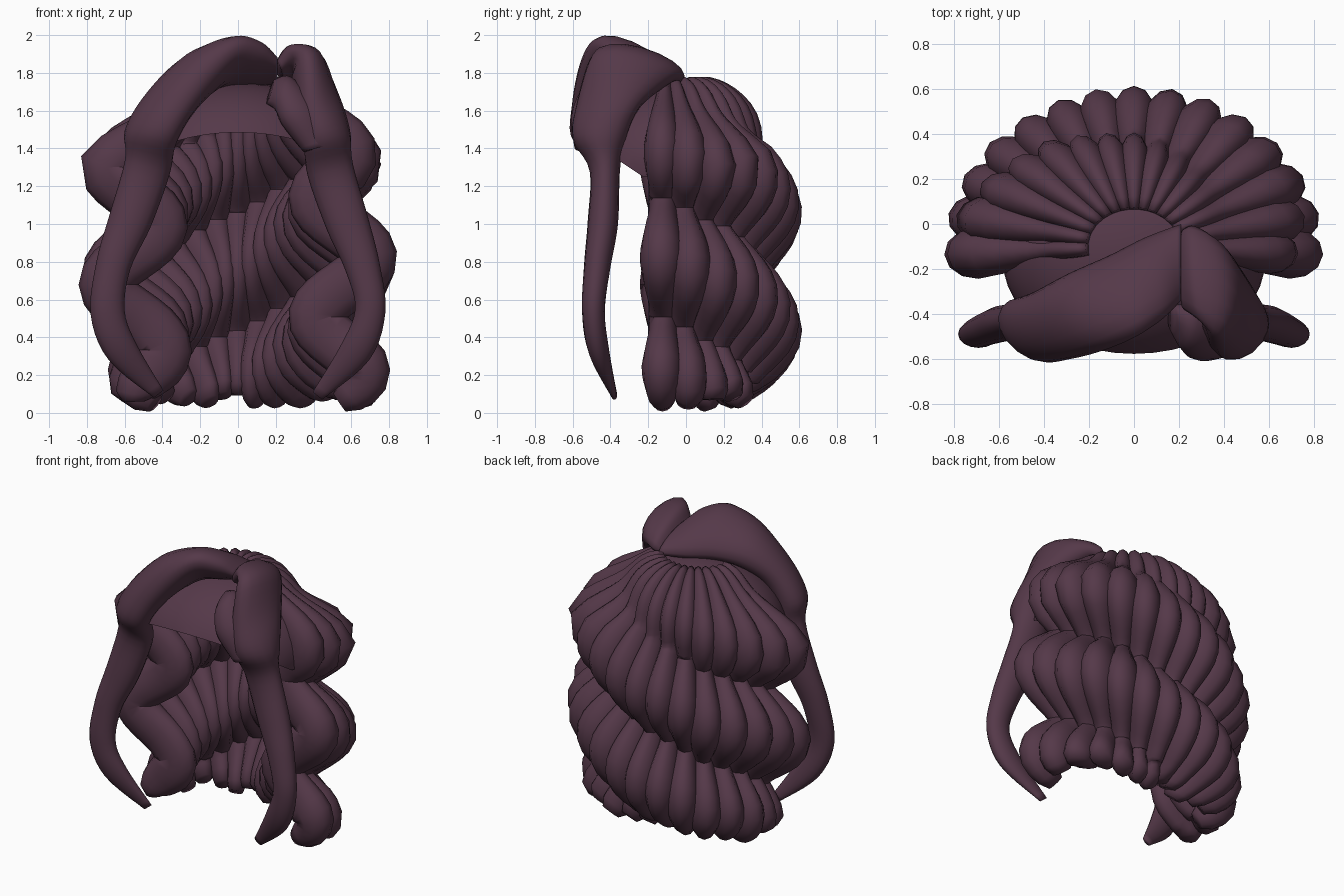
import bpy, bmesh, math, random
from mathutils import Vector

if "Cube" in bpy.data.objects:
    bpy.data.objects.remove(bpy.data.objects["Cube"])

random.seed(4)
hair = bpy.data.materials.new("dark plum hair")
hair.diffuse_color = (0.09, 0.04, 0.066, 1)
hair.use_nodes = True
hair.node_tree.nodes["Principled BSDF"].inputs["Base Color"].default_value = hair.diffuse_color


def add_object(name, bm):
    bmesh.ops.recalc_face_normals(bm, faces=bm.faces)
    mesh = bpy.data.meshes.new(name)
    bm.to_mesh(mesh)
    bm.free()
    mesh.materials.append(hair)
    for p in mesh.polygons:
        p.use_smooth = True
    ob = bpy.data.objects.new(name, mesh)
    bpy.context.collection.objects.link(ob)
    return ob


def loft(name, rings, sides=12):
    """Skin a strand through rings of (centre, half axis a, half axis b)."""
    bm = bmesh.new()
    loops = []
    for c, a, b in rings:
        loops.append([bm.verts.new(c + a * math.cos(2 * math.pi * k / sides)
                                   + b * math.sin(2 * math.pi * k / sides))
                      for k in range(sides)])
    for l0, l1 in zip(loops, loops[1:]):
        for k in range(sides):
            j = (k + 1) % sides
            bm.faces.new((l0[k], l0[j], l1[j], l1[k]))
    bm.faces.new(loops[0])
    bm.faces.new(loops[-1])
    return add_object(name, bm)


def smooth_rings(rows, steps=5):
    """Catmull-Rom interpolation of nine-number ring rows."""
    out = []
    n = len(rows)
    for i in range(n - 1):
        p = [rows[max(0, min(n - 1, i + d))] for d in (-1, 0, 1, 2)]
        for s in range(steps + (i == n - 2)):
            t = s / steps
            v = [0.5 * (2 * q1 + (q2 - q0) * t + (2 * q0 - 5 * q1 + 4 * q2 - q3) * t * t
                        + (3 * q1 - q0 - 3 * q2 + q3) * t ** 3) for q0, q1, q2, q3 in zip(*p)]
            out.append((Vector(v[:3]), Vector(v[3:6]), Vector(v[6:])))
    return out


# Scalp cap: dome trimmed along the hairline
bm = bmesh.new()
bmesh.ops.create_uvsphere(bm, u_segments=40, v_segments=24, radius=1)
for v in bm.verts:
    v.co = Vector((v.co.x * 0.59, v.co.y * 0.49 - 0.125, v.co.z * 0.43 + 1.32))
for point, normal in (((0, -0.57, 1.48), (0, 0.67, 1)), ((0, 0, 1.25), (0, 0, 1))):
    bmesh.ops.bisect_plane(bm, geom=bm.verts[:] + bm.edges[:] + bm.faces[:],
                           plane_co=point, plane_no=normal, clear_inner=True)
add_object("scalp_cap", bm)

# Wavy locks fanned around the crown; the waves descend as a spiral
COUNT, START, END = 15, math.radians(-3), math.radians(183)
PERIOD = 0.63


def fan_angle(t):
    return START + (END - START) * (t + 0.025 * math.sin(2 * math.pi * t))


for i in range(COUNT):
    t = i / (COUNT - 1)
    ang = fan_angle(t)
    step = (fan_angle(t + 0.03) - fan_angle(t - 0.03)) / 0.06 / (COUNT - 1)
    out = Vector((math.cos(ang), 0.82 * math.sin(ang), 0))
    side = Vector((-math.sin(ang), 0.82 * math.cos(ang), 0))
    out_dir = out.normalized()
    rear = max(0, math.sin(ang))
    crest = 1.46 - 0.78 * t + random.uniform(-0.015, 0.015)
    amp = 0.115 + 0.03 * abs(math.cos(ang))
    base = 0.58 - 0.025 * abs(math.cos(ang))
    tip_z = 0.07 + random.uniform(-0.02, 0.03)
    path = []
    for k in range(12):
        s = k / 12
        path.append((0.2 + (base - 0.2) * s ** (1 - 0.2 * rear), 1.71 - 0.41 * s ** 1.7, s))
    for k in range(33):
        z = 1.30 + (tip_z - 1.30) * k / 32
        tuck = (0.04 + 0.09 * max(0, t - 0.55) / 0.45) * max(0, 0.4 - z) / 0.3
        path.append((base - tuck, z, 1.0))
    points = []
    for r, z, ramp in path:
        wave = amp * ramp ** (1.4 + rear) * math.cos(2 * math.pi * (z - crest) / PERIOD)
        points.append((r + wave, z, ramp))
    rings = []
    last = len(points) - 1
    for k, (r, z, ramp) in enumerate(points):
        r0, z0, _ = points[max(0, k - 1)]
        r1, z1, _ = points[min(last, k + 1)]
        tan = out * (r1 - r0) + Vector((0, 0, z1 - z0))
        tr, tz = tan.dot(out_dir), tan.z
        nrm = (out_dir * -tz + Vector((0, 0, tr))).normalized()
        taper = min(1.0, 0.4 + 0.6 * math.sqrt((last - k) / 5))
        thick = (0.07 + 0.075 * ramp) * taper
        half = 0.74 * step * max(r, 0.5 * ramp) * (0.35 + 0.65 * taper)
        rings.append((Vector((0, -0.1, z)) + out * r, side * half, nrm * thick))
    loft("wavy_lock_%02d" % (i + 1), rings)

# Long front strands: centre, depth half axis, width half axis
left = [
    (0.21, -0.17, 1.81, 0.0, 0.17, -0.04, 0.0, -0.02, 0.06),
    (0.09, -0.24, 1.845, -0.04, 0.18, -0.07, 0.01, 0.0, 0.095),
    (-0.05, -0.32, 1.86, -0.06, 0.18, -0.08, -0.01, 0.0, 0.11),
    (-0.21, -0.39, 1.79, -0.08, 0.17, -0.04, -0.06, -0.02, 0.11),
    (-0.36, -0.45, 1.64, -0.08, 0.15, 0.0, -0.10, -0.03, 0.06),
    (-0.46, -0.47, 1.47, -0.05, 0.14, 0.0, -0.13, 0.0, 0.03),
    (-0.48, -0.43, 1.30, 0.0, 0.08, 0.0, -0.12, 0.0, 0.03),
    (-0.57, -0.44, 1.02, 0.0, 0.08, 0.0, -0.11, 0.0, 0.03),
    (-0.66, -0.47, 0.78, 0.0, 0.07, 0.0, -0.09, 0.0, 0.02),
    (-0.69, -0.49, 0.53, 0.0, 0.06, 0.0, -0.09, 0.0, -0.01),
    (-0.61, -0.46, 0.32, 0.0, 0.055, 0.0, -0.075, 0.0, -0.04),
    (-0.42, -0.38, 0.10, 0.0, 0.015, 0.0, -0.025, 0.0, -0.02)]
right = [
    (0.22, -0.20, 1.80, 0.0, 0.18, -0.04, -0.02, 0.0, 0.05),
    (0.28, -0.22, 1.85, -0.01, 0.21, -0.06, -0.01, 0.0, 0.08),
    (0.36, -0.29, 1.82, 0.0, 0.22, -0.05, 0.08, 0.0, 0.08),
    (0.43, -0.41, 1.63, 0.05, 0.17, 0.0, 0.10, -0.02, 0.04),
    (0.47, -0.46, 1.45, 0.04, 0.14, 0.0, 0.12, -0.02, 0.03),
    (0.49, -0.43, 1.28, 0.0, 0.08, 0.0, 0.12, 0.0, 0.03),
    (0.58, -0.44, 1.00, 0.0, 0.08, 0.0, 0.11, 0.0, 0.03),
    (0.66, -0.47, 0.77, 0.0, 0.07, 0.0, 0.09, 0.0, 0.02),
    (0.70, -0.49, 0.54, 0.0, 0.06, 0.0, 0.08, 0.0, -0.01),
    (0.62, -0.46, 0.32, 0.0, 0.055, 0.0, 0.075, 0.0, -0.04),
    (0.42, -0.38, 0.09, 0.0, 0.015, 0.0, 0.025, 0.0, -0.02)]
loft("left_front_strand", smooth_rings(left), 16)
loft("right_front_strand", smooth_rings(right), 16)

# Small folded lobe at the parting beside the right strand
lobe = [
    (0.17, -0.42, 1.70, 0.0, 0.06, 0.02, 0.02, 0.0, 0.06),
    (0.24, -0.46, 1.69, 0.02, 0.10, 0.02, 0.04, 0.0, 0.085),
    (0.33, -0.51, 1.57, 0.03, 0.10, 0.0, 0.09, 0.0, 0.05),
    (0.43, -0.51, 1.40, 0.02, 0.08, 0.0, 0.08, 0.0, 0.02)]
loft("parting_lobe", smooth_rings(lobe), 14)
